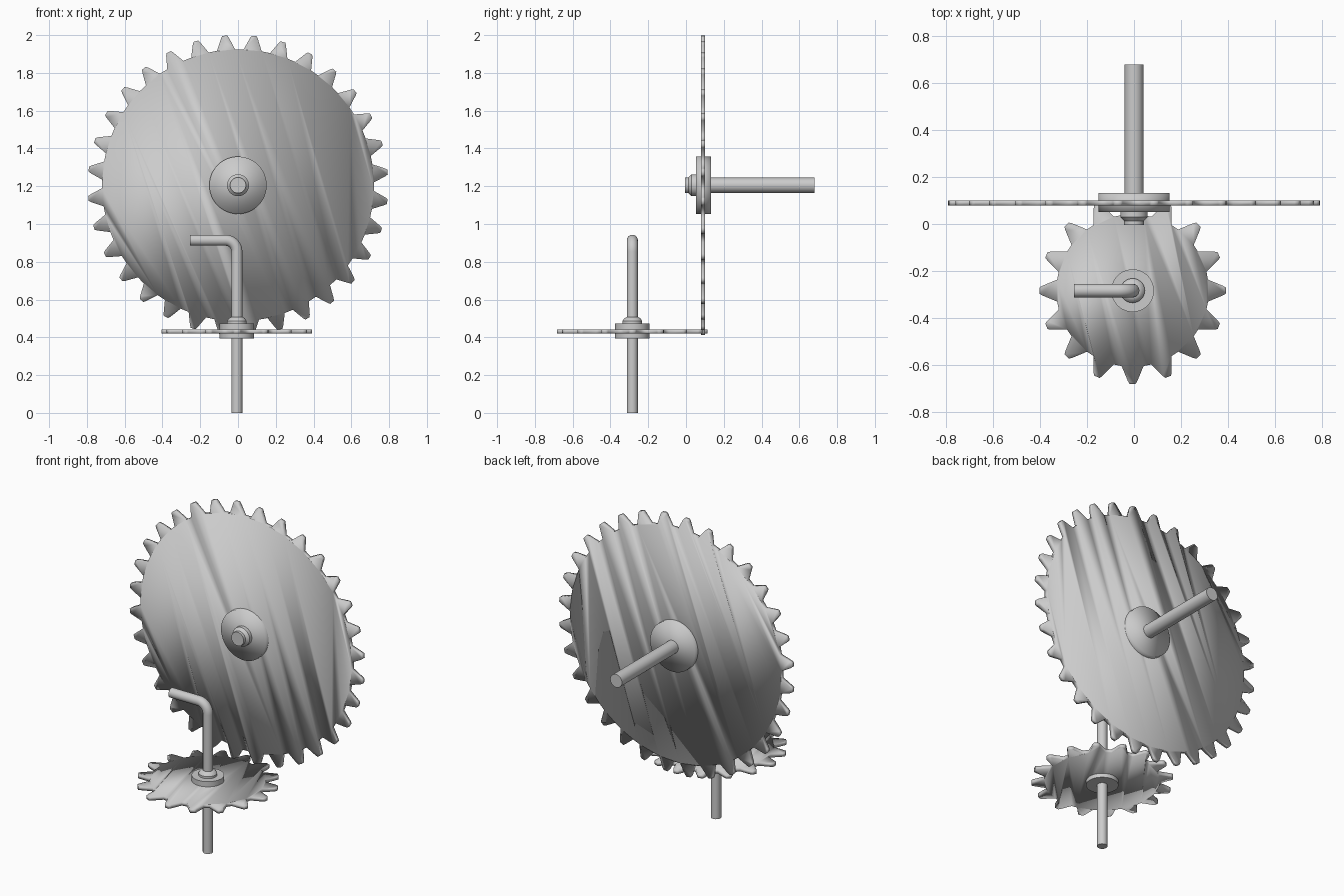
import bpy, bmesh, math
from mathutils import Vector, Matrix

if "Cube" in bpy.data.objects:
    bpy.data.objects.remove(bpy.data.objects["Cube"])

grey = bpy.data.materials.new("grey_metal")
grey.diffuse_color = (0.6, 0.6, 0.6, 1)
grey.use_nodes = True
grey.node_tree.nodes["Principled BSDF"].inputs["Base Color"].default_value = grey.diffuse_color


def finish(name, bm, matrix, sharp=None):
    bmesh.ops.recalc_face_normals(bm, faces=bm.faces)
    bm.transform(matrix)
    me = bpy.data.meshes.new(name)
    bm.to_mesh(me)
    bm.free()
    me.materials.append(grey)
    ob = bpy.data.objects.new(name, me)
    bpy.context.collection.objects.link(ob)
    bpy.ops.object.select_all(action='DESELECT')
    ob.select_set(True)
    bpy.context.view_layer.objects.active = ob
    if sharp is None:
        bpy.ops.object.shade_smooth()
    else:
        bpy.ops.object.shade_smooth_by_angle(angle=math.radians(sharp))
    return ob


def gear(name, matrix, teeth, root, tip, phase, base_w, tip_w, thick):
    """Toothed disc: trapezoid teeth with clipped tips, extruded along z."""
    bm = bmesh.new()
    step = 2 * math.pi / teeth
    pts = []
    for i in range(teeth):
        a = phase + i * step
        for r, w in ((root, -base_w), (tip - 0.012, -tip_w * 1.2), (tip, -tip_w * 0.75),
                     (tip, tip_w * 0.75), (tip - 0.012, tip_w * 1.2), (root, base_w)):
            t = a + w / r
            pts.append((r * math.cos(t), r * math.sin(t), -thick / 2))
    f = bm.faces.new([bm.verts.new(p) for p in pts])
    ext = bmesh.ops.extrude_face_region(bm, geom=[f])
    bmesh.ops.translate(bm, vec=(0, 0, thick),
                        verts=[v for v in ext['geom'] if isinstance(v, bmesh.types.BMVert)])
    return finish(name, bm, matrix)


def lathe(name, matrix, profile, sharp=30, n=48):
    """Solid of revolution about z from (radius, height) pairs, capped."""
    bm = bmesh.new()
    rings = [[bm.verts.new((r * math.cos(2 * math.pi * i / n), r * math.sin(2 * math.pi * i / n), z))
              for i in range(n)] for r, z in profile]
    for a, b in zip(rings, rings[1:]):
        for i in range(n):
            j = (i + 1) % n
            bm.faces.new((a[i], a[j], b[j], b[i]))
    bm.faces.new(rings[0][::-1])
    bm.faces.new(rings[-1])
    return finish(name, bm, matrix, sharp)


def rod(name, path, radius, n=24):
    """Round rod swept along a path lying in the xz plane."""
    bm = bmesh.new()
    path = [Vector(p) for p in path]
    rings = []
    for i, p in enumerate(path):
        t = (path[min(i + 1, len(path) - 1)] - path[max(i - 1, 0)]).normalized()
        side = Vector((0, 1, 0))
        up = t.cross(side)
        rings.append([bm.verts.new(p + radius * (side * math.cos(2 * math.pi * k / n)
                                                 + up * math.sin(2 * math.pi * k / n)))
                      for k in range(n)])
    for a, b in zip(rings, rings[1:]):
        for k in range(n):
            bm.faces.new((a[k], a[(k + 1) % n], b[(k + 1) % n], b[k]))
    bm.faces.new(rings[0])
    bm.faces.new(rings[-1][::-1])
    return finish(name, bm, Matrix.Identity(4), 40)


# Large upright wheel: local z points to the back (+y)
upright = Matrix.Translation((0, 0.09, 1.205)) @ Matrix.Rotation(math.radians(-90), 4, 'X')
gear("large_gear", upright, 32, 0.72, 0.795, math.radians(6.2), 0.048, 0.017, 0.022)
lathe("large_hub", upright, [(0.152, -0.038), (0.152, 0.042)], None)
lathe("large_axle", upright, [(0.04, 0.03), (0.04, 0.59)])
lathe("large_axle_nose", upright,
      [(0.058, -0.03), (0.058, -0.06), (0.042, -0.077), (0.042, -0.095)])

# Small flat wheel
cx, cy = -0.006, -0.284
flat = Matrix.Translation((cx, cy, 0.431))
gear("small_gear", flat, 16, 0.325, 0.398, math.radians(0), 0.047, 0.017, 0.022)
lathe("small_hub", flat, [(0.091, -0.036), (0.091, 0.043)])
lathe("small_collar", flat, [(0.052, 0.04), (0.052, 0.056), (0.042, 0.07), (0.03, 0.076)])

# Bent crank rod running through the small wheel
bend, top, rad = 0.06, 0.914, 0.029
path = [(cx, cy, 0)]
for i in range(13):
    a = math.radians(90 * i / 12)
    path.append((cx - bend + bend * math.cos(a), cy, top - bend + bend * math.sin(a)))
path.append((-0.255, cy, top))
rod("crank_rod", path, rad)
